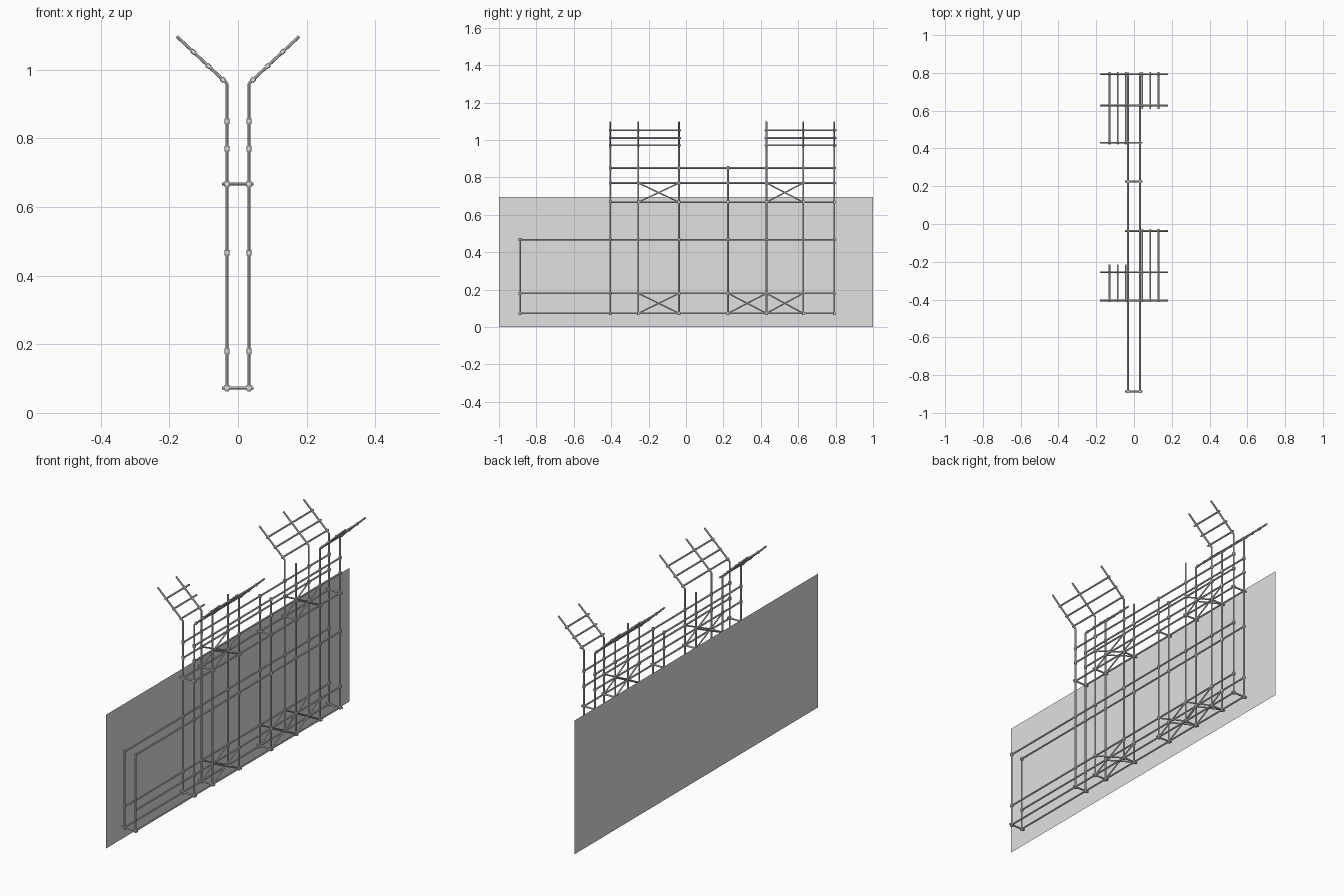
import bpy, bmesh
from mathutils import Vector

if "Cube" in bpy.data.objects:
    bpy.data.objects.remove(bpy.data.objects["Cube"])

steel = bpy.data.materials.new("light_grey")
steel.diffuse_color = (0.75, 0.75, 0.75, 1)
steel.use_nodes = True
steel.node_tree.nodes["Principled BSDF"].inputs["Base Color"].default_value = steel.diffuse_color

R = 0.0045          # tube radius
X = 0.032           # half distance between the two rows of posts
LOW, HIGH = 0.073, 0.667


def add_tube(bm, a, b, r=R):
    """Eight-sided capped tube between two points."""
    a, b = Vector(a), Vector(b)
    d = b - a
    res = bmesh.ops.create_cone(bm, cap_ends=True, segments=8,
                                radius1=r, radius2=r, depth=d.length)
    rot = Vector((0, 0, 1)).rotation_difference(d).to_matrix()
    for v in res["verts"]:
        v.co = rot @ v.co + (a + b) / 2


def make(name, tubes, r=R):
    bm = bmesh.new()
    for a, b in tubes:
        add_tube(bm, a, b, r)
    me = bpy.data.meshes.new(name)
    bm.to_mesh(me)
    bm.free()
    me.materials.append(steel)
    ob = bpy.data.objects.new(name, me)
    bpy.context.collection.objects.link(ob)
    bpy.context.view_layer.objects.active = ob
    ob.select_set(True)
    bpy.ops.object.shade_smooth_by_angle()
    ob.select_set(False)


# post position along the wall -> top height
posts = {-0.887: 0.475, -0.405: 0.96, -0.255: 0.96, -0.037: 0.96,
         0.225: 0.86, 0.43: 0.96, 0.627: 0.96, 0.793: 0.96}
# ledger height -> start along the wall
ledgers = {LOW: -0.895, 0.18: -0.895, 0.467: -0.895,
           HIGH: -0.413, 0.77: -0.413, 0.85: -0.413}
# braced bays: start, end, bottom, top
bays = [(-0.255, -0.037, LOW, 0.18), (0.225, 0.43, LOW, 0.18),
        (0.43, 0.627, LOW, 0.18), (-0.255, -0.037, HIGH, 0.77),
        (0.43, 0.627, HIGH, 0.77)]
# outward-leaning arms on each side, in two groups
arms = {-1: [(-0.405, -0.255), (0.43, 0.627, 0.793)],
        1: [(-0.405, -0.255, -0.037), (0.627, 0.793)]}
# rails on the arms reach past the end arms by these ends
rails = {-1: [(-0.413, -0.215), (0.42, 0.805)],
         1: [(-0.413, -0.027), (0.61, 0.805)]}


def on_arm(s, y, t):
    return (s * (X + 0.146 * t), y, 0.96 + 0.137 * t)


for s, side in ((-1, "left"), (1, "right")):
    x = s * X
    make(side + "_posts", [((x, y, 0.063), (x, y, top)) for y, top in posts.items()])
    make(side + "_ledgers", [((x, y, z), (x, 0.803, z)) for z, y in ledgers.items()])
    make(side + "_braces",
         [p for a, b, lo, hi in bays
          for p in (((x, a, lo), (x, b, hi)), ((x, a, hi), (x, b, lo)))], 0.0038)
    # leaning arms with three rails each
    make(side + "_arms", [(on_arm(s, y, 0), on_arm(s, y, 1))
                          for g in arms[s] for y in g])
    steps = (0.08, 0.37, 0.67)
    make(side + "_arm_rails", [(on_arm(s, a, t), on_arm(s, b, t))
                               for a, b in rails[s] for t in steps])
    # clamps at every crossing
    make(side + "_clamps",
         [((x, y, z - 0.008), (x, y, z + 0.008)) for y, top in posts.items()
          for z, start in ledgers.items() if z < top and y > start], 0.0075)
    make(side + "_arm_clamps",
         [(on_arm(s, y, t - 0.03), on_arm(s, y, t + 0.03))
          for g in arms[s] for y in g for t in steps], 0.007)

# short tubes joining the two rows
make("cross_tubes", [((-0.047, y, z), (0.045, y, z)) for y, top in posts.items()
                     for z in (LOW, HIGH) if z < top])

# thin flat wall panel beside the left row
bm = bmesh.new()
px = -0.058
bm.faces.new([bm.verts.new(c) for c in
              ((px, -1, 0), (px, 1, 0), (px, 1, 0.695), (px, -1, 0.695))])
me = bpy.data.meshes.new("wall_panel")
bm.to_mesh(me)
bm.free()
me.materials.append(steel)
bpy.context.collection.objects.link(bpy.data.objects.new("wall_panel", me))
